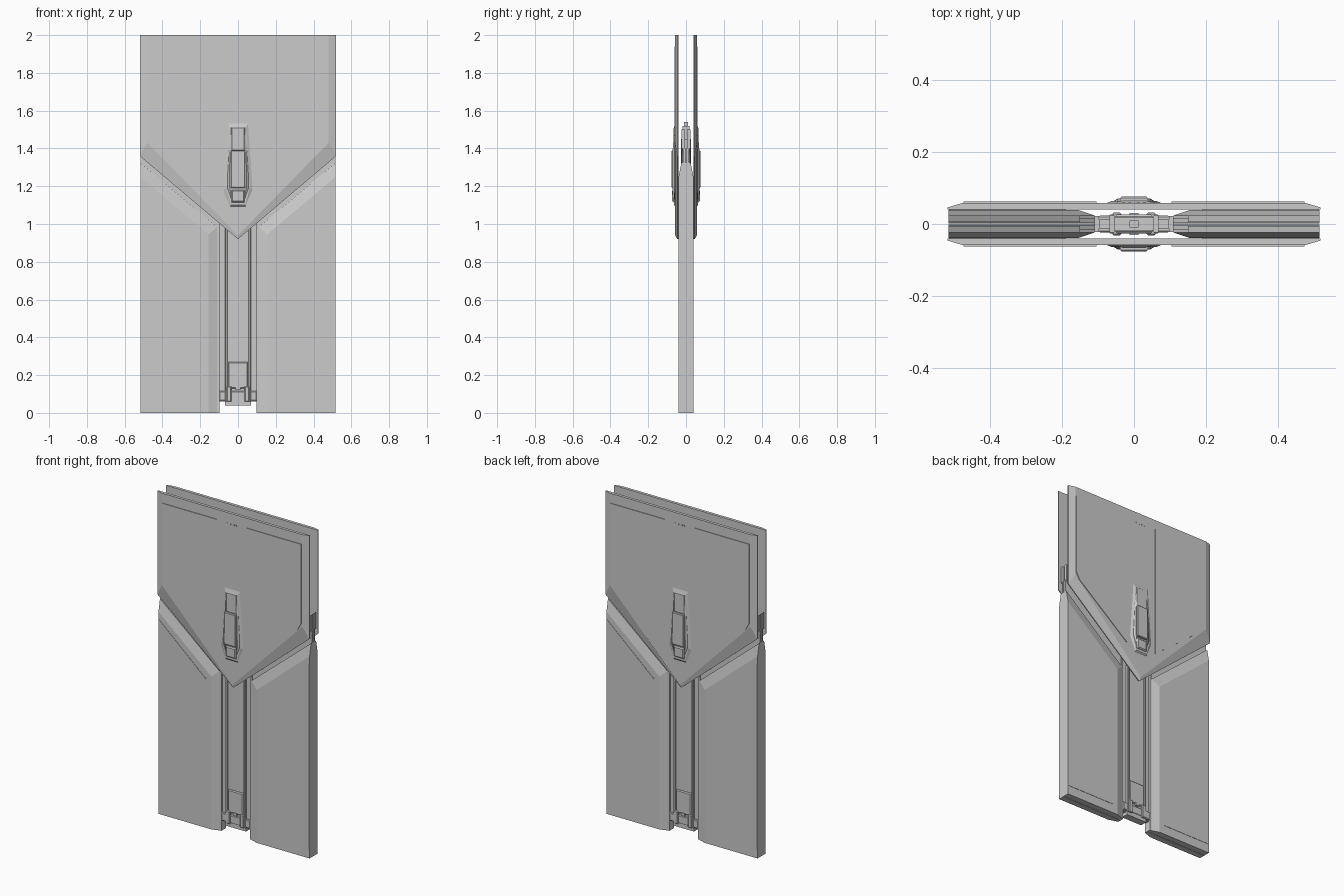
import bpy, bmesh

if "Cube" in bpy.data.objects:
    bpy.data.objects.remove(bpy.data.objects["Cube"])


def loft(name, loops, mx=True, my=True):
    """Join (x,z) outlines at depths y in front of centre, then mirror to back and other side."""
    bm = bmesh.new()
    rings = [[bm.verts.new((x, -y, z)) for x, z in pts] for pts, y in loops]
    n = len(rings[0])
    for a, b in zip(rings, rings[1:]):
        for i in range(n):
            j = (i + 1) % n
            bm.faces.new((a[i], a[j], b[j], b[i]))
    bm.faces.new(rings[0])
    bm.faces.new(rings[-1])
    bmesh.ops.recalc_face_normals(bm, faces=bm.faces[:])
    me = bpy.data.meshes.new(name)
    bm.to_mesh(me)
    bm.free()
    ob = bpy.data.objects.new(name, me)
    bpy.context.collection.objects.link(ob)
    if mx or my:
        m = ob.modifiers.new("mirror", 'MIRROR')
        m.use_axis = (mx, my, False)
        m.use_mirror_merge = False
    return ob


def slab(name, pts, y0, y1, **kw):
    return loft(name, [(pts, y0), (pts, y1)], **kw)


def rect(x0, x1, z0, z1):
    return [(x0, z0), (x1, z0), (x1, z1), (x0, z1)]


def sym(half):
    """Complete a right-half outline to a symmetric one."""
    return half + [(-x, z) for x, z in reversed(half) if x > 0]


def box(name, x0, x1, z0, z1, y0, y1, c=0.0, **kw):
    """Block with an optional chamfer around its outer face."""
    loops = [(rect(x0, x1, z0, z1), y0), (rect(x0, x1, z0, z1), y1 - c)]
    if c:
        loops.append((rect(x0 + c, x1 - c, z0 + c, z1 - c), y1))
    return loft(name, loops, **kw)


# upper door shells, with tapering bevel along sides and V edge
outer = sym([(0, 0.92), (0.52, 1.36), (0.52, 2.0)])
inner = sym([(0, 0.94), (0.48, 1.43), (0.48, 2.0)])
loft("upper_shell", [(outer, 0.040), (outer, 0.046), (inner, 0.058)], mx=False)

# raised plates on the upper shells
plate = [(0.105, 1.94), (0.475, 1.94), (0.475, 1.45), (0.45, 1.405), (0.105, 1.13)]
slab("upper_plate", plate, 0.055, 0.062)

# lower door leaves with chamfered inner and top edges
leaf = [(0.11, 0), (0.517, 0), (0.517, 1.325), (0.11, 0.985)]
face = [(0.155, 0), (0.517, 0), (0.517, 1.25), (0.155, 0.945)]
loft("lower_leaf", [(leaf, 0.001), (leaf, 0.024), (face, 0.039)])
slab("lower_plate", [(0.19, 0.055), (0.515, 0.055), (0.515, 1.205), (0.19, 0.92)], 0.036, 0.041)

# tongues of the lower leaves running up between the shells
slab("tongue_base", [(0.11, 0.96), (0.517, 1.30), (0.517, 1.40), (0.11, 1.06)], 0.003, 0.016)
slab("tongue_head", [(0.15, 1.09), (0.517, 1.40), (0.517, 1.50), (0.15, 1.19)], 0.006, 0.024)

# centre column with stepped guide rails
box("column_core", -0.055, 0.055, 0.05, 1.52, 0, 0.018, mx=False)
box("column_step", 0.055, 0.068, 0.06, 1.45, 0, 0.027, 0.003)
box("column_groove", 0.068, 0.098, 0.06, 1.40, 0, 0.012)
box("guide_rail", 0.098, 0.11, 0, 1.12, 0, 0.022)
box("column_head", -0.012, 0.012, 1.5, 1.54, 0, 0.01, mx=False)

# latch at the foot of the column
box("latch_plate", -0.052, 0.052, 0.13, 0.27, 0.01, 0.026, 0.005, mx=False)
box("latch_bar", -0.098, 0.098, 0.065, 0.115, 0, 0.024, 0.004, mx=False)
box("latch_jaw", 0.035, 0.06, 0.06, 0.14, 0.01, 0.032, 0.004)
box("latch_foot", -0.07, 0.07, 0.04, 0.07, 0, 0.022, mx=False)
box("latch_button", -0.012, 0.012, 0.12, 0.138, 0.02, 0.03, mx=False)

# handle: tapered housing, side cheeks and grip
housing = sym([(0.042, 1.09), (0.082, 1.18), (0.056, 1.54)])
housing_top = sym([(0.038, 1.10), (0.062, 1.19), (0.042, 1.51)])
loft("handle_housing", [(housing, 0.056), (housing_top, 0.064)], mx=False)
cheek = [(0.038, 1.13), (0.060, 1.19), (0.050, 1.40), (0.038, 1.50)]
cheek_top = [(0.038, 1.16), (0.045, 1.20), (0.043, 1.38), (0.038, 1.39)]
loft("handle_cheek", [(cheek, 0.062), (cheek_top, 0.071)])
box("handle_grip", -0.038, 0.038, 1.19, 1.39, 0.06, 0.077, 0.004, mx=False)
box("handle_button", -0.034, 0.034, 1.115, 1.18, 0.06, 0.073, 0.006, mx=False)
box("handle_slide", -0.036, 0.036, 1.39, 1.51, 0.06, 0.067, 0.003, mx=False)

# small raised fittings near the top edge
for i, x in enumerate((0.008, 0.025)):
    box(f"top_mark_{i}", x, x + 0.008, 1.93, 1.937, 0.056, 0.0595)
